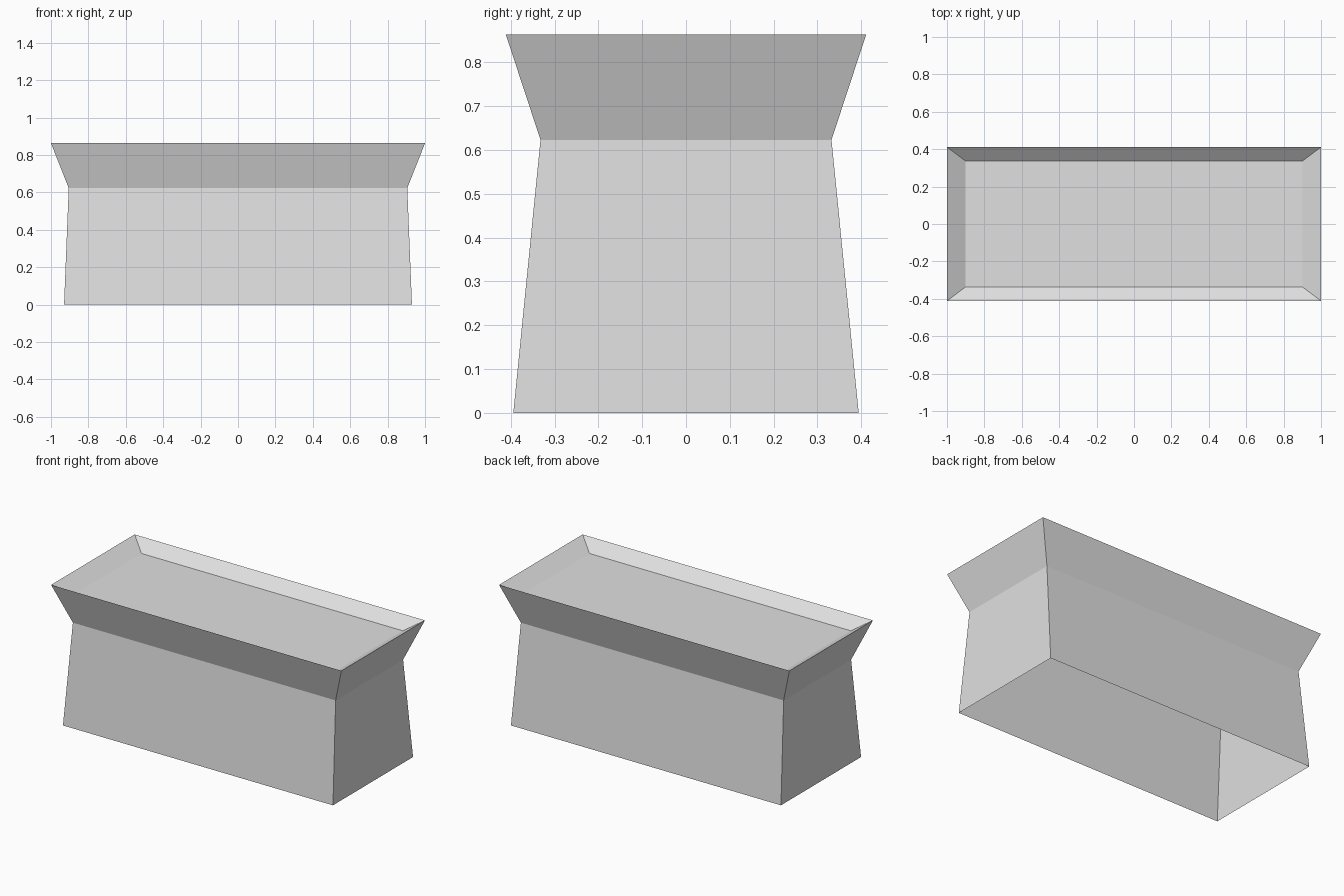
import bpy
import bmesh

cube = bpy.data.objects.get("Cube")
if cube:
    bpy.data.objects.remove(cube, do_unlink=True)

grey = bpy.data.materials.new("light_grey")
grey.use_nodes = True
colour = (0.745, 0.745, 0.745, 1)
grey.diffuse_color = colour
grey.node_tree.nodes["Principled BSDF"].inputs["Base Color"].default_value = colour


def loft(name, levels, cap=False):
    """Skin rectangles given as (half width, half depth, height)."""
    bm = bmesh.new()
    rings = [[bm.verts.new((sx * w, sy * d, z))
              for sx, sy in ((-1, -1), (1, -1), (1, 1), (-1, 1))]
             for w, d, z in levels]
    for low, high in zip(rings, rings[1:]):
        for i in range(4):
            j = (i + 1) % 4
            bm.faces.new((low[i], low[j], high[j], high[i]))
    if cap:
        bm.faces.new(rings[-1])
    mesh = bpy.data.meshes.new(name)
    bm.to_mesh(mesh)
    bm.free()
    mesh.materials.append(grey)
    obj = bpy.data.objects.new(name, mesh)
    bpy.context.collection.objects.link(obj)
    return obj


base = (0.93, 0.394, 0)
waist = (0.905, 0.332, 0.623)
rim = (1, 0.411, 0.863)
recess = (0.9, 0.336, 0.8)

# Tapered body, open underneath
loft("body_walls", [base, waist])
# Flared band that folds over the rim into a shallow recessed top
loft("flared_top", [waist, rim, recess], cap=True)
